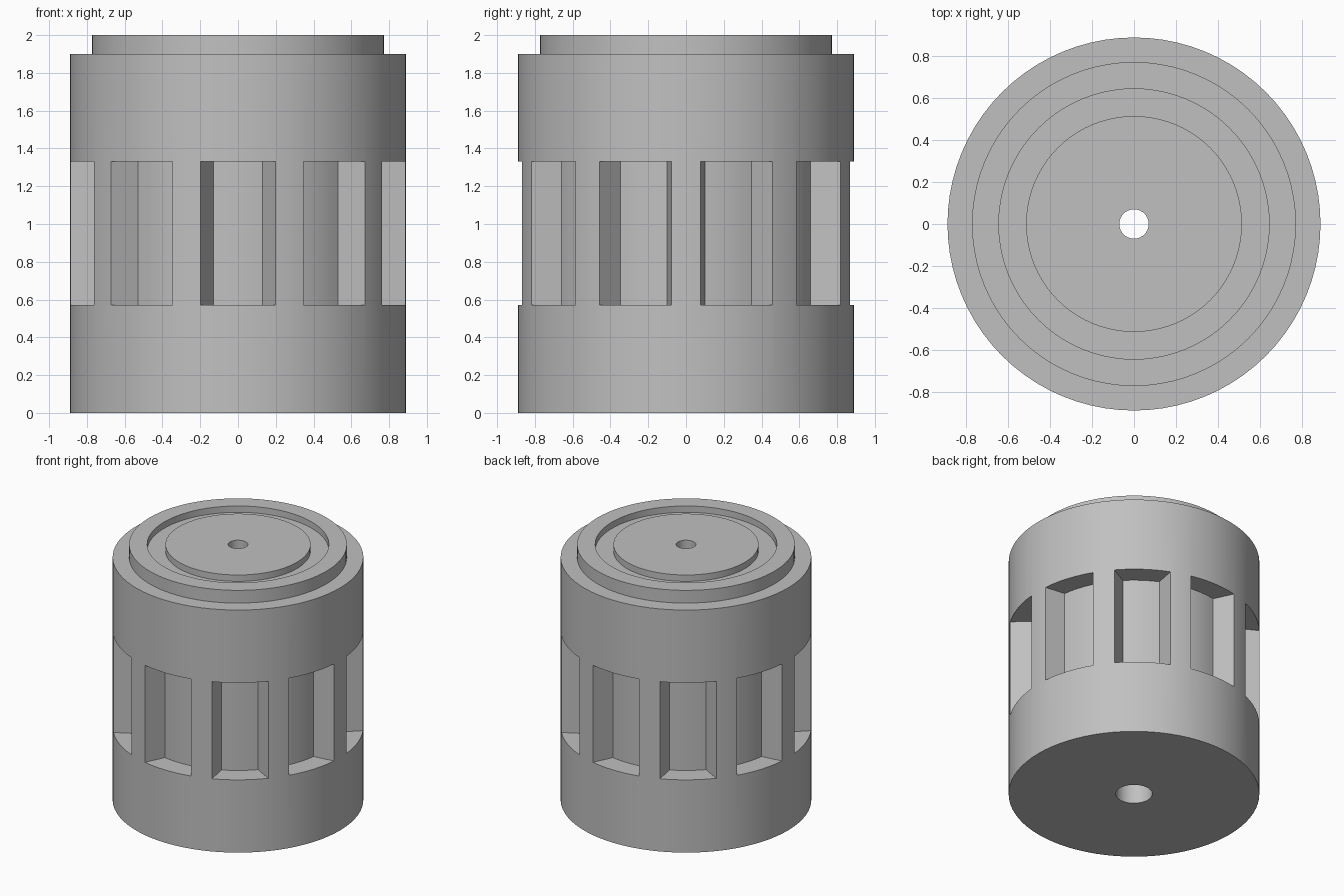
import bpy
import bmesh
import math
from mathutils import Matrix, Vector

if "Cube" in bpy.data.objects:
    bpy.data.objects.remove(bpy.data.objects["Cube"], do_unlink=True)

SEGMENTS = 80
SLOTS = 10
SLOT_BOTTOM, SLOT_TOP = 0.57, 1.33

grey = bpy.data.materials.new("plain grey")
grey.use_nodes = True
colour = (0.53, 0.53, 0.53, 1)
grey.diffuse_color = colour
grey.node_tree.nodes["Principled BSDF"].inputs["Base Color"].default_value = colour


def make_object(name, bm):
    bmesh.ops.recalc_face_normals(bm, faces=bm.faces)
    mesh = bpy.data.meshes.new(name)
    bm.to_mesh(mesh)
    bm.free()
    mesh.materials.append(grey)
    obj = bpy.data.objects.new(name, mesh)
    bpy.context.collection.objects.link(obj)
    return obj


def lathe(name, profile):
    """Revolve a closed (radius, height) outline around z."""
    bm = bmesh.new()
    verts = [bm.verts.new((r, 0, z)) for r, z in profile]
    edges = [bm.edges.new((v, verts[i - 1])) for i, v in enumerate(verts)]
    bmesh.ops.spin(bm, geom=verts + edges, cent=(0, 0, 0), axis=(0, 0, 1),
                   angle=math.tau, steps=SEGMENTS, use_merge=True)
    bmesh.ops.remove_doubles(bm, verts=bm.verts, dist=1e-5)
    return make_object(name, bm)


# Drum with raised rim, ring groove, centre disc and stepped bore
drum = lathe("drum", [
    (0.13, 0), (0.89, 0), (0.89, 1.9), (0.773, 1.9), (0.773, 2),
    (0.645, 2), (0.645, 1.95), (0.515, 1.95), (0.515, 2),
    (0.07, 2), (0.07, 1), (0.13, 1)])

# Tapered slot cutters with a curved floor, ten around the drum
bm = bmesh.new()
floor_radius, half_angle = 0.732, math.radians(10.2)
section = [(-0.23, 0.93)]
for i in range(7):
    a = half_angle * (i / 3 - 1)
    section.append((floor_radius * math.sin(a), floor_radius * math.cos(a)))
section.append((0.23, 0.93))
for n in range(SLOTS):
    turn = Matrix.Rotation(math.tau * n / SLOTS, 3, "Z")
    face = bm.faces.new([bm.verts.new(turn @ Vector((x, -y, SLOT_BOTTOM)))
                         for x, y in section])
    grown = bmesh.ops.extrude_face_region(bm, geom=[face])["geom"]
    bmesh.ops.translate(bm, vec=(0, 0, SLOT_TOP - SLOT_BOTTOM),
                        verts=[g for g in grown if isinstance(g, bmesh.types.BMVert)])
cutter = make_object("slot_cutter", bm)
cutter.hide_render = True

# Cut the slots, then drop the helper
cut = drum.modifiers.new("slots", "BOOLEAN")
cut.operation = "DIFFERENCE"
cut.solver = "EXACT"
cut.object = cutter
bpy.ops.object.select_all(action="DESELECT")
drum.select_set(True)
bpy.context.view_layer.objects.active = drum
bpy.ops.object.modifier_apply(modifier=cut.name)
bpy.data.objects.remove(cutter, do_unlink=True)
bpy.ops.object.shade_smooth_by_angle(angle=math.radians(20))
